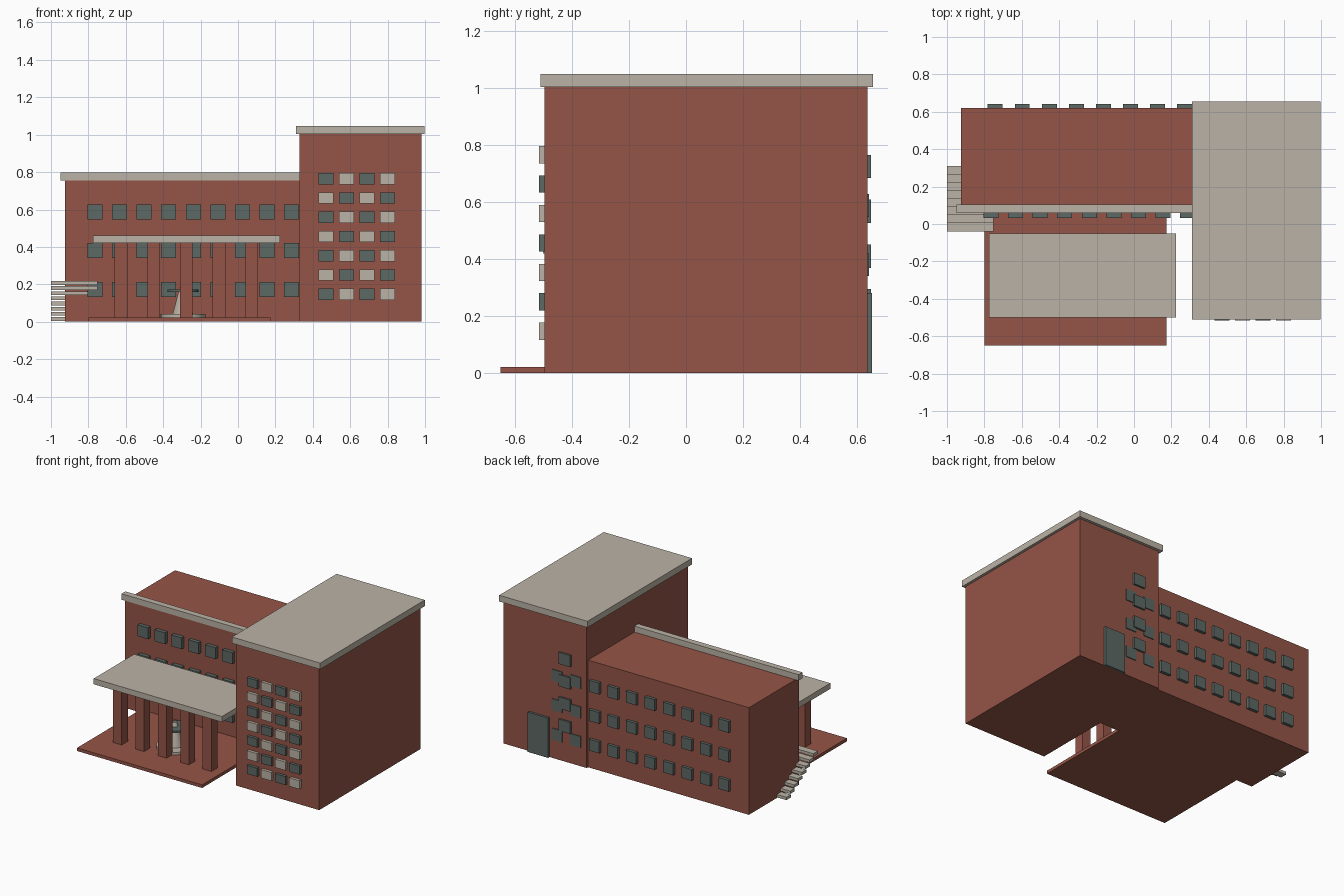
import bpy
import bmesh

if "Cube" in bpy.data.objects:
    bpy.data.objects.remove(bpy.data.objects["Cube"])


def material(name, rgb):
    m = bpy.data.materials.new(name)
    m.diffuse_color = (*rgb, 1)
    m.use_nodes = True
    m.node_tree.nodes["Principled BSDF"].inputs["Base Color"].default_value = m.diffuse_color
    return m


BRICK = material("brick", (0.30, 0.09, 0.063))
STONE = material("stone", (0.50, 0.45, 0.38))
GLASS = material("dark_glass", (0.107, 0.138, 0.127))


def finish(name, bm, mat):
    mesh = bpy.data.meshes.new(name)
    bm.to_mesh(mesh)
    bm.free()
    mesh.materials.append(mat)
    ob = bpy.data.objects.new(name, mesh)
    bpy.context.collection.objects.link(ob)
    return ob


def box(name, x, y, z, mat):
    """Box from (min, max) ranges on each axis."""
    bm = bmesh.new()
    bmesh.ops.create_cube(bm, size=1)
    for v in bm.verts:
        for i, (lo, hi) in enumerate((x, y, z)):
            v.co[i] = lo if v.co[i] < 0 else hi
    return finish(name, bm, mat)


def drum(name, centre, z, r1, r2, mat):
    """Upright cylinder or cone with bottom and top radii."""
    bm = bmesh.new()
    bmesh.ops.create_cone(bm, cap_ends=True, segments=24, radius1=r1, radius2=r2,
                          depth=z[1] - z[0])
    bmesh.ops.translate(bm, verts=bm.verts, vec=(*centre, (z[0] + z[1]) / 2))
    ob = finish(name, bm, mat)
    bpy.context.view_layer.objects.active = ob
    ob.select_set(True)
    bpy.ops.object.shade_smooth_by_angle()
    ob.select_set(False)


# Main masses and roofs
box("tower", (0.33, 0.98), (-0.495, 0.635), (0, 1.003), BRICK)
box("tower_roof", (0.31, 0.998), (-0.51, 0.655), (1.003, 1.047), STONE)
box("wing", (-0.925, 0.33), (0.06, 0.62), (0, 0.755), BRICK)
box("wing_cornice", (-0.95, 0.33), (0.06, 0.103), (0.755, 0.797), STONE)

# Wing windows, front and back; the back rows run on into the tower
for row, z in enumerate((0.132, 0.34, 0.547)):
    for i in range(9):
        x = -0.805 + 0.1315 * i
        box(f"wing_front_window_{row}_{i}", (x, x + 0.08), (0.033, 0.07), (z, z + 0.08), GLASS)
    for i in range(10):
        x = -0.782 + 0.1445 * i
        box(f"wing_back_window_{row}_{i}", (x, x + 0.08), (0.60, 0.641), (z, z + 0.08), GLASS)

# Tower front windows, chequered glass and stone
for row in range(7):
    for col in range(4):
        x, z = 0.43 + 0.11 * col, 0.117 + 0.103 * row
        box(f"tower_front_window_{row}_{col}", (x, x + 0.08), (-0.515, -0.48),
            (z, z + 0.06), STONE if (row + col) % 2 else GLASS)

# Tower back door and windows
box("back_door", (0.62, 0.78), (0.62, 0.651), (0, 0.28), GLASS)
for row in range(4):
    z = 0.212 + 0.157 * row
    box(f"tower_back_window_{row}", (0.45, 0.54), (0.62, 0.648), (z, z + 0.082), GLASS)

# Porch floor, canopy and columns
box("porch_floor", (-0.80, 0.175), (-0.65, 0.06), (0, 0.022), BRICK)
box("porch_canopy", (-0.775, 0.225), (-0.5, -0.05), (0.42, 0.46), STONE)
for i in range(5):
    x = -0.66 + 0.175 * i
    box(f"porch_column_{i}", (x, x + 0.068), (-0.45, -0.382), (0.02, 0.42), BRICK)

# Fountain under the canopy
C = (-0.295, -0.28)
drum("fountain_base", C, (0.02, 0.04), 0.12, 0.12, STONE)
drum("fountain_stem", C, (0.04, 0.2), 0.055, 0.013, STONE)
drum("fountain_dish", C, (0.16, 0.172), 0.083, 0.083, GLASS)

# Side stair of separate treads rising towards the front
for i in range(8):
    y, z = 0.26 - 0.043 * i, 0.005 + 0.0275 * i
    box(f"stair_tread_{i}", (-1.0, -0.752), (y, y + 0.05), (z, z + 0.02), STONE)
